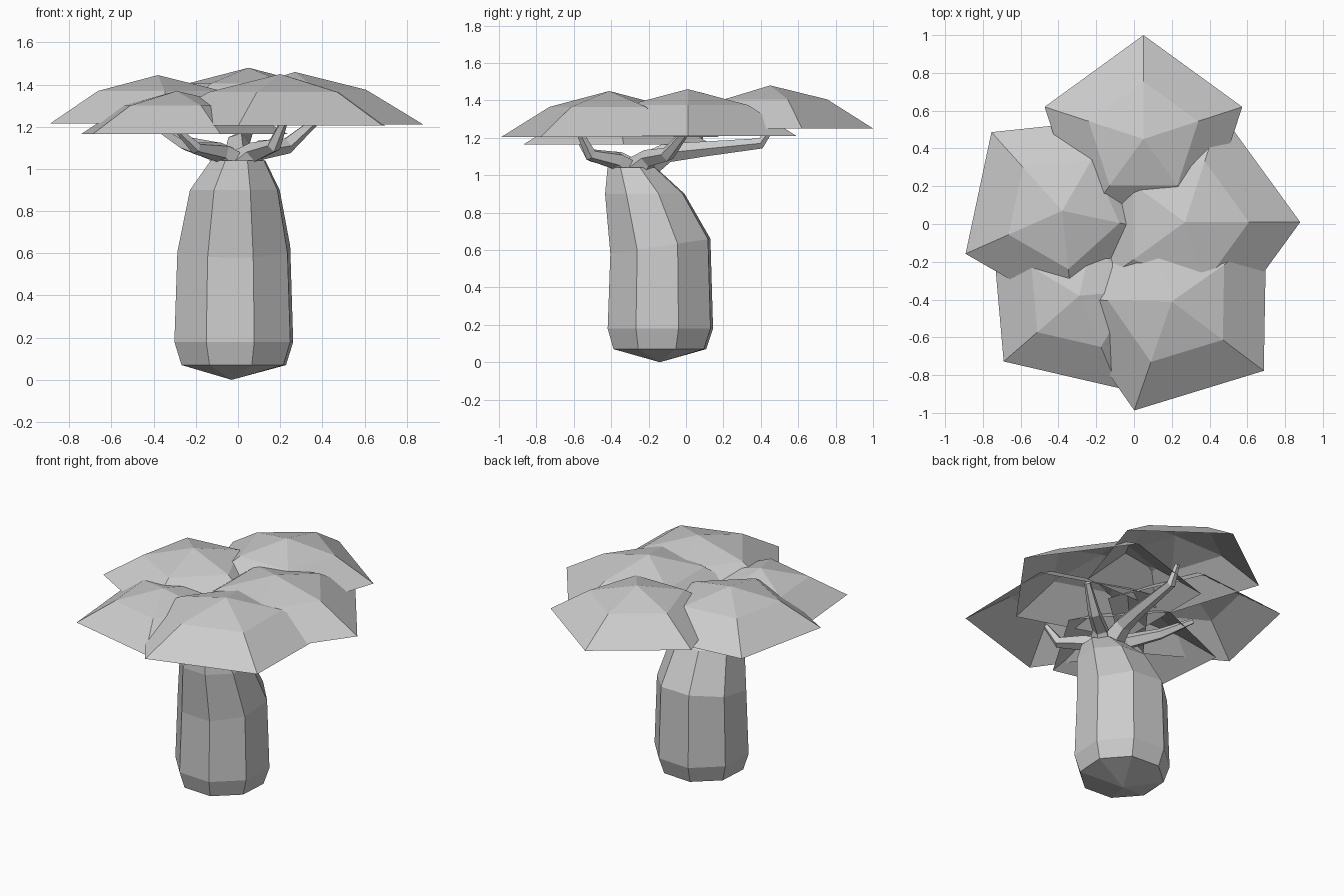
import bpy, bmesh
from math import sin, cos, radians, pi
from mathutils import Vector

if "Cube" in bpy.data.objects:
    bpy.data.objects.remove(bpy.data.objects["Cube"])


def finish(bm, name, closed=True):
    if closed:
        bmesh.ops.recalc_face_normals(bm, faces=bm.faces[:])
    me = bpy.data.meshes.new(name)
    bm.to_mesh(me)
    bm.free()
    ob = bpy.data.objects.new(name, me)
    bpy.context.collection.objects.link(ob)
    return ob


def bridge(bm, a, b):
    n = len(a)
    for i in range(n):
        j = (i + 1) % n
        bm.faces.new((a[i], a[j], b[j], b[i]))


def fan(bm, ring, tip):
    n = len(ring)
    for i in range(n):
        bm.faces.new((ring[i], ring[(i + 1) % n], tip))


# Leaning eight-sided trunk: x, y, z, radius, tilt
def trunk():
    rings = [(-.02, -.14, .07, .262, 0), (-.02, -.137, .18, .298, 0),
             (-.02, -.137, .62, .283, .15), (-.015, -.22, .90, .225, 0),
             (0, -.29, 1.04, .137, 0)]
    bm = bmesh.new()
    loops = []
    for x, y, z, r, tilt in rings:
        ring = []
        for i in range(8):
            a = radians(19 + 45 * i)
            dy = r * sin(a)
            ring.append(bm.verts.new((x + r * cos(a), y + dy, z + tilt * dy)))
        loops.append(ring)
    for a, b in zip(loops, loops[1:]):
        bridge(bm, a, b)
    fan(bm, loops[0][::-1], bm.verts.new((-.03, -.14, 0)))
    bm.faces.new(loops[-1])
    finish(bm, "trunk")


# Tapered five-sided branch along a bent path: x, y, z, radius
def branch(name, path):
    pts = [Vector(p[:3]) for p in path]
    bm = bmesh.new()
    loops = []
    for k, p in enumerate(pts):
        d = (pts[min(k + 1, len(pts) - 1)] - pts[max(k - 1, 0)]).normalized()
        side = d.cross(Vector((0, 0, 1))).normalized()
        up = side.cross(d)
        r = path[k][3]
        loops.append([bm.verts.new(p + r * (side * cos(2 * pi * i / 5) + up * sin(2 * pi * i / 5)))
                      for i in range(5)])
    for a, b in zip(loops, loops[1:]):
        bridge(bm, a, b)
    bm.faces.new(loops[0])
    bm.faces.new(loops[-1])
    finish(bm, name)


# Open five-sided leaf umbrella
def canopy(name, x, y, top, mid_z, rim_z, r, phase):
    bm = bmesh.new()

    def ring(rad, z):
        return [bm.verts.new((x + rad * cos(radians(phase + 72 * i)),
                              y + rad * sin(radians(phase + 72 * i)), z)) for i in range(5)]
    rim, mid = ring(r, rim_z), ring(r * .555, mid_z)
    bridge(bm, rim, mid)
    fan(bm, mid, bm.verts.new((x, y, top)))
    finish(bm, name, closed=False)


trunk()

canopy("canopy_back", .05, .45, 1.48, 1.405, 1.25, .55, 90)
canopy("canopy_right", .27, .01, 1.46, 1.375, 1.21, .61, 0)
canopy("canopy_left", -.38, .07, 1.445, 1.37, 1.215, .56, 204)
canopy("canopy_front_right", .20, -.41, 1.45, 1.365, 1.205, .61, 323)
canopy("canopy_front_left", -.29, -.38, 1.37, 1.30, 1.165, .53, 221)

root = (0, -.29, 1.0, .09)
branch("branch_back", [root, (.0, -.10, 1.12, .055), (.02, .1, 1.14, .042),
                       (.04, .40, 1.17, .03), (.05, .47, 1.27, .015)])
branch("branch_right", [root, (.10, -.20, 1.09, .05), (.23, -.10, 1.11, .04), (.37, 0, 1.23, .02)])
branch("branch_left", [root, (-.11, -.20, 1.08, .05), (-.25, -.05, 1.12, .035), (-.40, .08, 1.21, .018)])
branch("branch_front_right", [root, (.08, -.37, 1.08, .05), (.17, -.51, 1.11, .035), (.22, -.57, 1.23, .018)])
branch("branch_front_left", [root, (-.08, -.37, 1.08, .05), (-.20, -.51, 1.10, .03), (-.29, -.57, 1.19, .015)])
